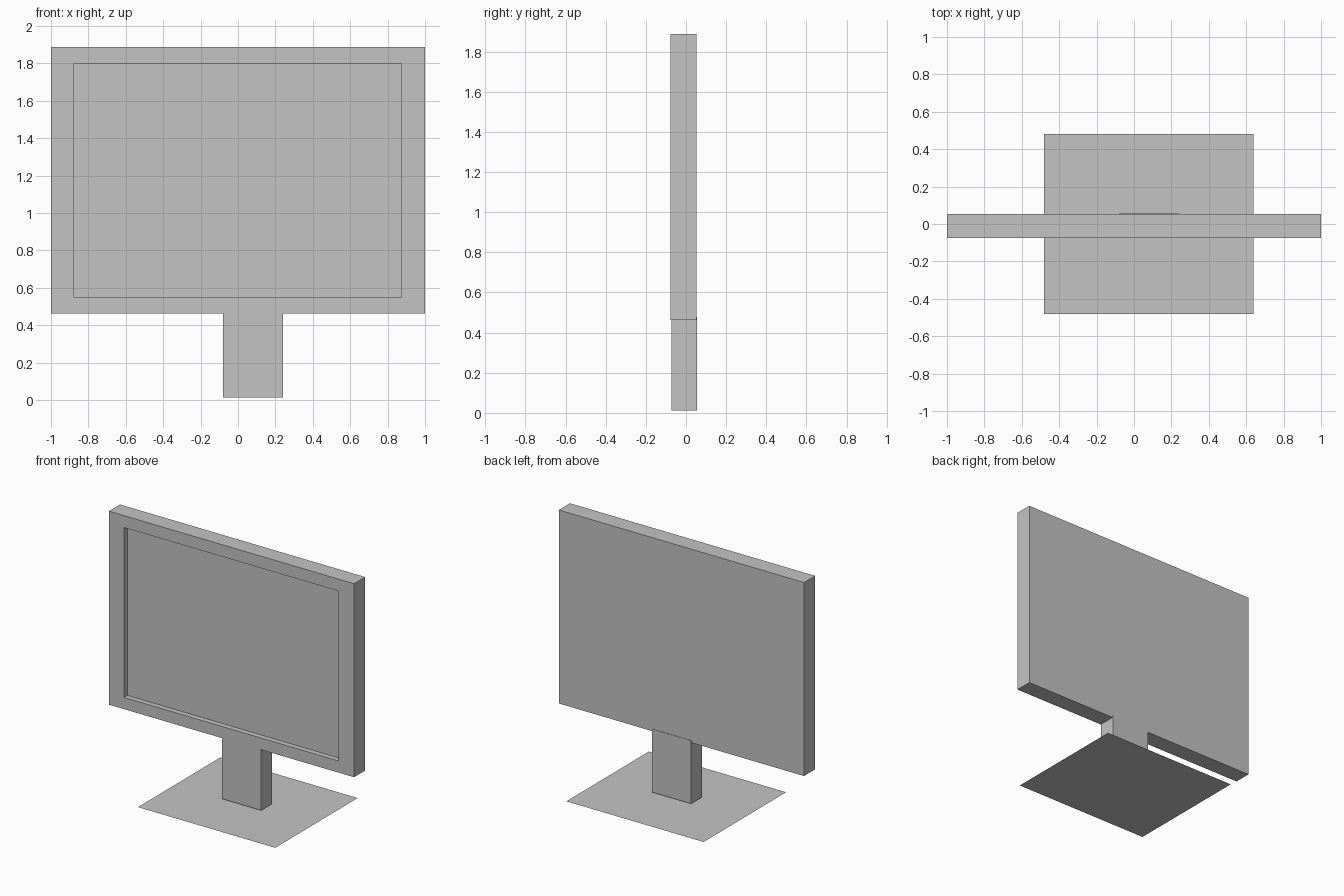
import bpy
import bmesh
from mathutils import Vector

cube = bpy.data.objects.get("Cube")
if cube:
    bpy.data.objects.remove(cube, do_unlink=True)

GREY = (0.55, 0.55, 0.55, 1.0)
grey = bpy.data.materials.new("plain_grey")
grey.use_nodes = True
grey.diffuse_color = GREY
grey.node_tree.nodes["Principled BSDF"].inputs["Base Color"].default_value = GREY


def finish(name, bm):
    """Turn a bmesh into a named grey object."""
    mesh = bpy.data.meshes.new(name)
    bm.to_mesh(mesh)
    bm.free()
    mesh.materials.append(grey)
    obj = bpy.data.objects.new(name, mesh)
    bpy.context.collection.objects.link(obj)
    return obj


def box(low, high):
    """Box bmesh between two opposite corners."""
    low, high = Vector(low), Vector(high)
    bm = bmesh.new()
    bmesh.ops.create_cube(bm, size=1)
    for v in bm.verts:
        v.co = (low + high) / 2 + v.co * (high - low)
    bm.normal_update()
    return bm


# Monitor housing: front face inset to a bezel, then the screen pushed back
bm = box((-1, -0.076, 0.462), (1, 0.053, 1.888))
screen = min(bm.faces, key=lambda f: f.calc_center_median().y)
bmesh.ops.inset_region(bm, faces=[screen], thickness=0.1)
for v in screen.verts:
    v.co.x = 0.873 if v.co.x > 0 else -0.876
    v.co.z = 1.8 if v.co.z > 1 else 0.548
bmesh.ops.inset_region(bm, faces=[screen], thickness=0)
for v in screen.verts:
    v.co.y += 0.04
bm.normal_update()
finish("monitor_housing", bm)

# Neck: rises just above the lower edge of the housing at the back
finish("stand_neck", box((-0.08, -0.073, 0.013), (0.24, 0.056, 0.478)))

# Base: a single flat sheet under the neck
bm = bmesh.new()
bmesh.ops.create_grid(bm, x_segments=1, y_segments=1, size=0.5)
for v in bm.verts:
    v.co = (0.08 + v.co.x * 1.12, v.co.y * 0.96, 0)
finish("stand_base", bm)
